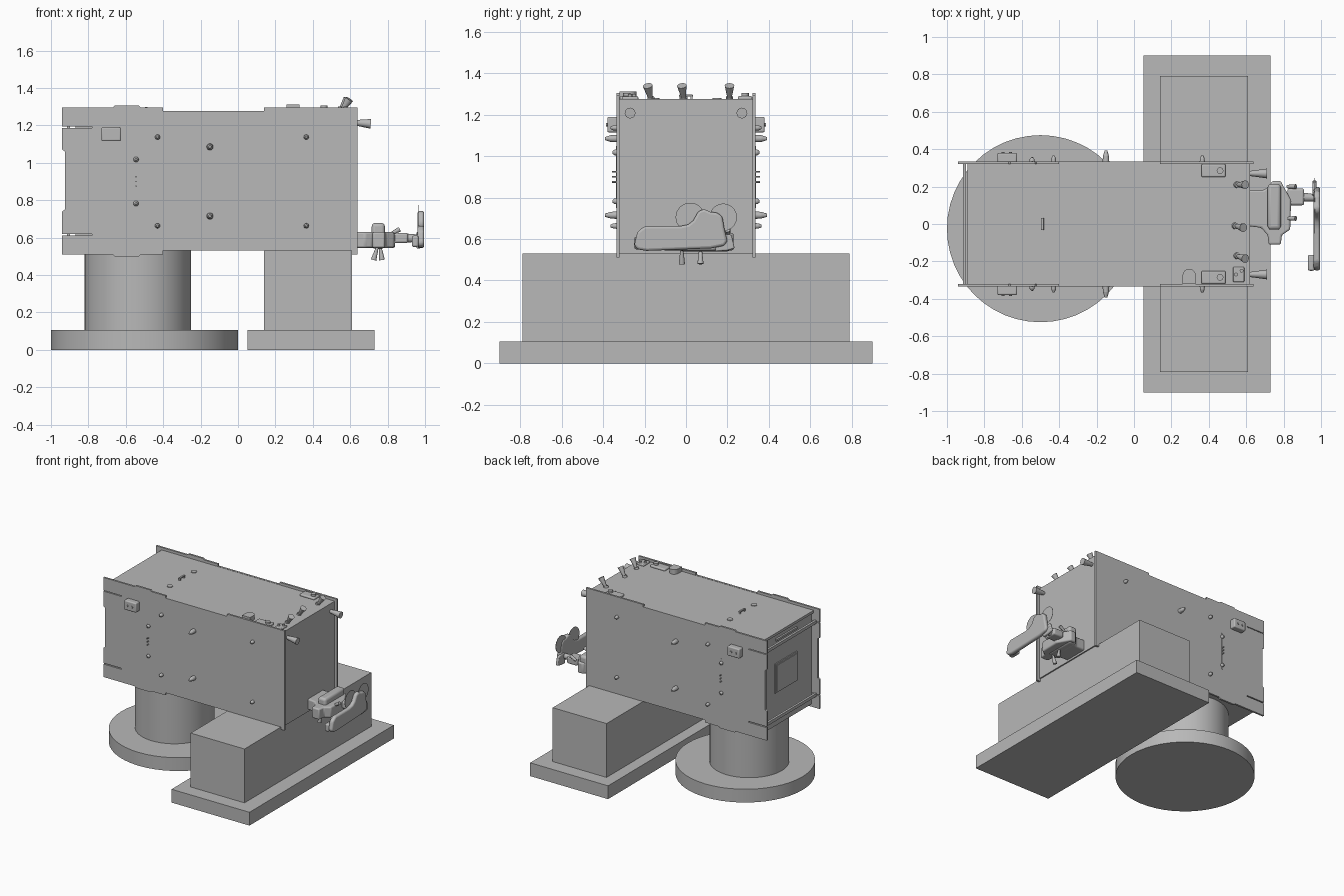
import bpy, bmesh, math
from mathutils import Vector

old = bpy.data.objects.get("Cube")
if old:
    bpy.data.objects.remove(old, do_unlink=True)

grey = bpy.data.materials.new("plain_grey")
grey.use_nodes = True
grey.diffuse_color = (0.48, 0.48, 0.48, 1)
grey.node_tree.nodes["Principled BSDF"].inputs["Base Color"].default_value = (0.48, 0.48, 0.48, 1)


def finish(name, bm, bevel=0, smooth=False):
    bmesh.ops.recalc_face_normals(bm, faces=bm.faces)
    mesh = bpy.data.meshes.new(name)
    bm.to_mesh(mesh)
    bm.free()
    mesh.materials.append(grey)
    ob = bpy.data.objects.new(name, mesh)
    bpy.context.collection.objects.link(ob)
    if bevel:
        mod = ob.modifiers.new("rounding", "BEVEL")
        mod.width, mod.segments = bevel, 3
    if smooth:
        bpy.ops.object.select_all(action="DESELECT")
        ob.select_set(True)
        bpy.context.view_layer.objects.active = ob
        bpy.ops.object.shade_smooth_by_angle(angle=math.radians(35))
    return ob


def prism(name, outline, axis, lo, hi, bevel=0):
    """Extrude a 2D outline along one axis."""
    place = {"x": lambda a, b, d: (d, a, b),
             "y": lambda a, b, d: (a, d, b),
             "z": lambda a, b, d: (a, b, d)}[axis]
    bm = bmesh.new()
    face = bm.faces.new([bm.verts.new(place(a, b, lo)) for a, b in outline])
    ext = bmesh.ops.extrude_face_region(bm, geom=[face])
    moved = [v for v in ext["geom"] if isinstance(v, bmesh.types.BMVert)]
    bmesh.ops.translate(bm, verts=moved, vec=place(0, 0, hi - lo))
    return finish(name, bm, bevel, bool(bevel))


def box(name, x, y, z, bevel=0):
    rect = [(x[0], y[0]), (x[1], y[0]), (x[1], y[1]), (x[0], y[1])]
    return prism(name, rect, "z", z[0], z[1], bevel)


def rod(name, p, q, r1, r2=None, sides=16):
    """Cylinder or cone between two points."""
    p, q = Vector(p), Vector(q)
    bm = bmesh.new()
    bmesh.ops.create_cone(bm, cap_ends=True, segments=sides, radius1=r1,
                          radius2=r1 if r2 is None else r2, depth=(q - p).length)
    for v in bm.verts:
        v.co = (q - p).to_track_quat("Z", "Y") @ v.co + (p + q) / 2
    return finish(name, bm, 0, True)


# Supports
rod("round_foot", (-.5, -.025, 0), (-.5, -.025, .105), .5, sides=48)
rod("round_column", (-.535, -.025, .1), (-.535, -.025, .54), .285, sides=48)
box("block_foot", (.05, .73), (-.9, .9), (0, .105))
box("block_pier", (.14, .61), (-.79, .79), (.1, .53))

# Main case
box("case_body", (-.87, .62), (-.322, .322), (.53, 1.275))
box("case_top_lip", (-.89, -.86), (-.322, .322), (1.255, 1.275))
for z in (.615, 1.19):
    box("end_rail", (-.915, -.897), (-.322, .322), (z - .012, z + .012))
box("end_hatch_frame", (-.877, -.86), (-.14, .14), (.79, 1.02))
box("end_hatch", (-.882, -.86), (-.125, .125), (.803, 1.007))
box("end_hinge", (-.884, -.86), (-.13, .13), (1.2, 1.215))

# Side plates with stepped edges and narrow end slots
plate = [(-.94, .51), (-.67, .51), (-.66, .5), (-.53, .5), (-.52, .51), (-.4, .51),
         (-.4, .53), (.61, .53), (.61, .51), (.64, .51), (.64, 1.295), (.14, 1.295),
         (.14, 1.277), (-.4, 1.277), (-.4, 1.295), (-.52, 1.295), (-.53, 1.305),
         (-.66, 1.305), (-.67, 1.295), (-.94, 1.295), (-.94, 1.193), (-.78, 1.193),
         (-.78, 1.187), (-.94, 1.187), (-.94, 1.07), (-.925, 1.06), (-.925, .75),
         (-.94, .74), (-.94, .62), (-.78, .62), (-.78, .612), (-.94, .612)]

for side in (-1, 1):
    def span(a, b):
        return sorted((side * a, side * b))

    prism("side_plate", plate, "y", *span(.32, .335))

    # Side socket box
    box("socket_box", (-.73, -.625), span(.33, .38), (1.115, 1.19), .008)
    for x in (-.7, -.66):
        rod("socket_pin", (x, side * .37, 1.152), (x, side * .386, 1.152), .008)

    # Studs and long pins, symmetrical about the plate's mid height
    for x, dz, r, tip in ((-.43, .237, .014, .365), (.365, .237, .014, .365),
                          (-.545, .118, .015, .355), (-.15, .185, .018, .392)):
        for z in (.9 - dz, .9 + dz):
            mid = .335 + (tip - .335) * .5
            rod("stud_base", (x, side * .33, z), (x, side * mid, z), r, r * .9)
            rod("stud_tip", (x, side * mid, z), (x, side * tip, z), r * .9, r * .4)
    box("indicator_strip", (-.549, -.541), span(.33, .338), (.75, 1.05))
    for z in (.875, .9, .925):
        rod("indicator_pin", (-.545, side * .33, z), (-.545, side * .358, z), .004, sides=8)

    # Top fittings
    rod("top_button", (-.49, side * .15, 1.27), (-.49, side * .15, 1.28), .022, sides=24)
    box("corner_bracket", (.36, .49), span(.25, .32), (1.27, 1.29), .008)
    rod("corner_bolt", (.46, side * .285, 1.28), (.46, side * .285, 1.305), .018)

    # Horizontal horns on the end face
    rod("end_horn", (.61, side * .27, 1.215), (.71, side * .27, 1.208), .012, .026)

# Top handle and rounded tab
box("handle_bar", (-.498, -.482), (-.033, .033), (1.287, 1.297), .003)
for y in (-.027, .027):
    box("handle_post", (-.496, -.484), (y - .005, y + .005), (1.27, 1.29))
tab = [(.26, -.32), (.33, -.32)] + [
    (.295 + .035 * math.cos(math.pi * i / 12), -.275 + .035 * math.sin(math.pi * i / 12))
    for i in range(13)]
prism("rounded_tab", tab, "z", 1.27, 1.312)
box("small_clamp", (.53, .59), (-.31, -.23), (1.27, 1.288), .006)
for x, y in ((.545, -.27), (.575, -.25)):
    rod("clamp_bolt", (x, y, 1.28), (x, y, 1.3), .01)

# Upright horns along the top edge
for x, y, lean in ((.57, .21, .0), (.56, -.01, -.01), (.57, -.17, -.015)):
    rod("top_horn", (x - .02, y, 1.27), (x + .025, y + lean, 1.34), .008, .023)
    rod("horn_collar", (x - .022, y, 1.27), (x - .015, y, 1.285), .017)

# Jointed arm
plan = [(.6, -.01), (.68, -.02), (.715, -.06), (.72, -.11), (.785, -.11), (.79, -.06),
        (.835, -.03), (.84, .13), (.8, .2), (.785, .23), (.74, .23), (.72, .2),
        (.69, .18), (.6, .18)]
prism("arm_bracket", plan, "z", .545, .63, .01)
box("arm_knuckle", (.715, .785), (-.03, .215), (.54, .678), .018)
box("arm_link", (.82, .91), (.1, .19), (.57, .625), .012)
rod("arm_shaft", (.88, .145, .597), (.975, .14, .597), .026, .018)
for y in (.03, .2):
    rod("arm_pin", (.82, y, .62), (.865, y, .645), .009, .013)

# Hanging horns under the arm
for x, y in ((.745, -.02), (.76, .07)):
    rod("lower_horn", (x, y, .55), (x - .02 if y < 0 else x + .01, y, .48), .007, .015)

# Curved paddle with thin discs
paddle = [(-.25, .57), (-.235, .55), (-.19, .543), (.12, .555), (.185, .568), (.2, .59),
          (.185, .65), (.175, .71), (.15, .728), (.12, .73), (.09, .745), (.06, .735),
          (.035, .69), (.01, .67), (-.03, .662), (-.2, .662), (-.235, .635)]
prism("paddle", paddle, "x", .96, .995, .012)
box("paddle_end", (.93, .965), (-.25, -.165), (.55, .61), .01)
prism("paddle_wing", [(.14, .54), (.2, .545), (.235, .555), (.22, .62), (.15, .63)],
      "x", .955, .975, .006)
for y, r in ((.02, .07), (.18, .066)):
    rod("thin_disc", (.965, y, .705), (.967, y, .705), r, sides=32)
